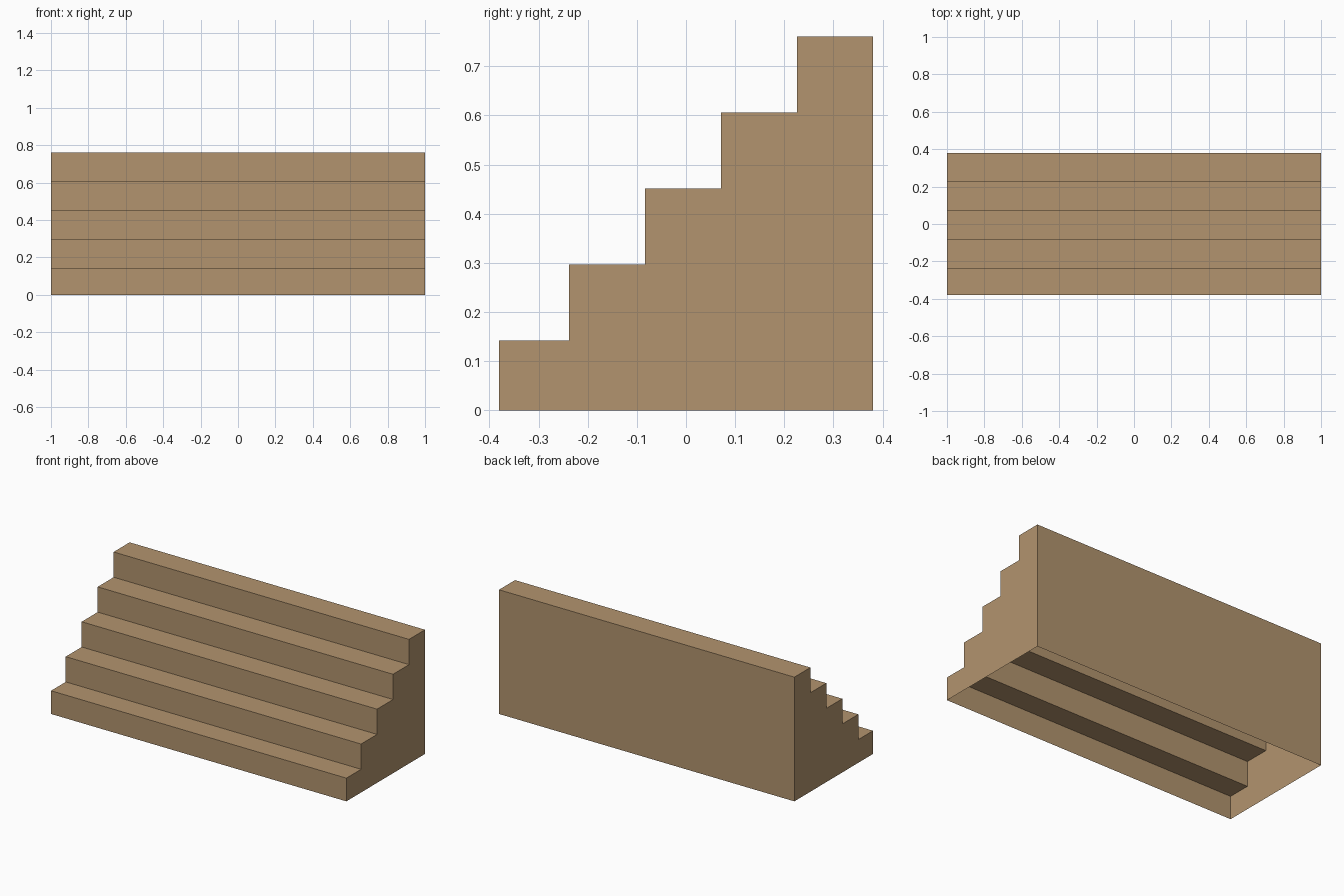
import bpy, bmesh

if "Cube" in bpy.data.objects:
    bpy.data.objects.remove(bpy.data.objects["Cube"])

# Single tan colour
tan = bpy.data.materials.new("tan")
tan.diffuse_color = (0.448, 0.296, 0.156, 1.0)
tan.use_nodes = True
tan.node_tree.nodes["Principled BSDF"].inputs["Base Color"].default_value = tan.diffuse_color

# Stepped side profile (y, z): five steps climbing towards the back
STEPS, STEP, FIRST, HALF_DEPTH, HEIGHT = 5, 0.1545, 0.142, 0.38, 0.76
profile = [(-HALF_DEPTH, 0.0)]
for i in range(STEPS):
    z = FIRST + i * STEP
    y_back = -HALF_DEPTH + FIRST + i * STEP
    if i == STEPS - 1:
        z, y_back = HEIGHT, HALF_DEPTH
    profile += [(profile[-1][0], z), (y_back, z)]
profile.append((HALF_DEPTH, 0.0))

# Hollow shell: end walls, risers, treads and back, open underneath
bm = bmesh.new()
left = [bm.verts.new((-1, y, z)) for y, z in profile]
right = [bm.verts.new((1, y, z)) for y, z in profile]
for i in range(len(profile) - 1):
    bm.faces.new((left[i], right[i], right[i + 1], left[i + 1]))
bm.faces.new(left)
bm.faces.new(right[::-1])

mesh = bpy.data.meshes.new("staircase")
bm.to_mesh(mesh)
bm.free()
mesh.materials.append(tan)
bpy.context.collection.objects.link(bpy.data.objects.new("staircase", mesh))
